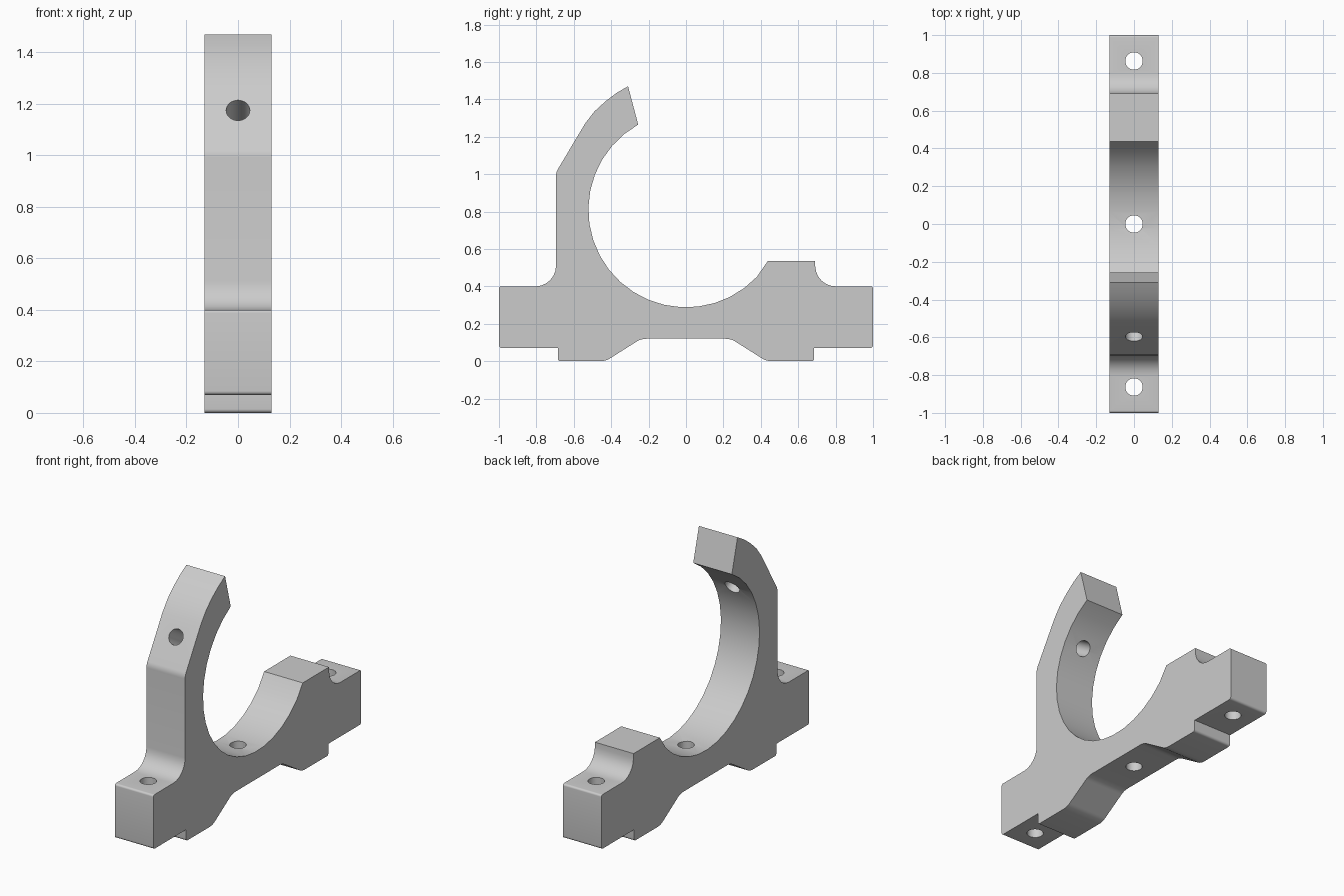
import bpy, bmesh, math
from mathutils import Vector

cube = bpy.data.objects.get("Cube")
if cube:
    bpy.data.objects.remove(cube, do_unlink=True)

HALF_WIDTH = 0.13
CENTRE = Vector((0, 0.81))   # centre of the cradle, as (y, z)

grey = bpy.data.materials.new("plain grey")
grey.use_nodes = True
colour = (0.6, 0.6, 0.6, 1)
grey.diffuse_color = colour
grey.node_tree.nodes["Principled BSDF"].inputs["Base Color"].default_value = colour


def arc(radius, start, end, steps):
    """Points on a circle about the cradle centre, angles in degrees."""
    angles = [math.radians(start + (end - start) * i / steps) for i in range(steps + 1)]
    return [(radius * math.cos(a), CENTRE.y + radius * math.sin(a), 0) for a in angles]


def rounded(corners, steps=6):
    """Turn (y, z, radius) corners into an outline with rounded corners."""
    outline = []
    for i, (y, z, radius) in enumerate(corners):
        p = Vector((y, z))
        if radius == 0:
            outline.append(p)
            continue
        a = (Vector(corners[i - 1][:2]) - p).normalized()
        b = (Vector(corners[(i + 1) % len(corners)][:2]) - p).normalized()
        half = a.angle(b) / 2
        hub = p + (a + b).normalized() * radius / math.sin(half)
        reach = radius / math.tan(half)
        u, v = p + a * reach - hub, p + b * reach - hub
        turn = u.angle(v)
        for k in range(steps + 1):
            t = k / steps
            outline.append(hub + (u * math.sin((1 - t) * turn) + v * math.sin(t * turn)) / math.sin(turn))
    return outline


# Underside of one half, from the outer end towards the middle
under = [(1.0, 0.07, 0.015), (0.685, 0.07, 0), (0.685, 0, 0.015),
         (0.43, 0, 0.1), (0.24, 0.12, 0.1)]

# Whole side outline: underside, right lug and block, cradle, hooked arm, left lug
corners = [(-y, z, r) for y, z, r in under] + under[::-1]
corners += [(1.0, 0.4, 0.012), (0.695, 0.4, 0.11), (0.69, 0.535, 0), (0.437, 0.535, 0)]
corners += arc(0.522, -43.5, -240.7, 20)
corners += [(-0.31, 1.47, 0), (-0.37, 1.435, 0), (-0.43, 1.39, 0), (-0.49, 1.335, 0),
            (-0.54, 1.27, 0), (-0.695, 1.01, 0.07), (-0.695, 0.4, 0.11), (-1.0, 0.4, 0.012)]

bm = bmesh.new()
face = bm.faces.new([bm.verts.new((-HALF_WIDTH, p.x, p.y)) for p in rounded(corners)])
grown = bmesh.ops.extrude_face_region(bm, geom=[face])
moved = [g for g in grown["geom"] if isinstance(g, bmesh.types.BMVert)]
bmesh.ops.translate(bm, verts=moved, vec=(2 * HALF_WIDTH, 0, 0))
bmesh.ops.recalc_face_normals(bm, faces=bm.faces)
mesh = bpy.data.meshes.new("clamp_bracket")
bm.to_mesh(mesh)
bm.free()
mesh.materials.append(grey)
bracket = bpy.data.objects.new("clamp_bracket", mesh)
bpy.context.collection.objects.link(bracket)


def drill(name, y, z, direction, depth):
    """Cut a round hole through the bracket."""
    bpy.ops.mesh.primitive_cylinder_add(vertices=32, radius=0.046, depth=depth, location=(0, y, z))
    cutter = bpy.context.object
    cutter.name = name
    cutter.rotation_euler = Vector(direction).to_track_quat("Z", "Y").to_euler()
    cutter.hide_render = True
    cutter.data.materials.append(grey)
    bpy.context.view_layer.objects.active = bracket
    mod = bracket.modifiers.new(name, "BOOLEAN")
    mod.operation = "DIFFERENCE"
    mod.solver = "EXACT"
    mod.object = cutter
    bpy.ops.object.modifier_apply(modifier=mod.name)
    bpy.data.objects.remove(cutter, do_unlink=True)


# Bolt holes in the lugs and base, and a radial hole through the arm
drill("front_bolt_hole", -0.863, 0.2, (0, 0, 1), 0.8)
drill("middle_bolt_hole", 0, 0.2, (0, 0, 1), 0.8)
drill("back_bolt_hole", 0.863, 0.2, (0, 0, 1), 0.8)
drill("arm_hole", -0.53, 1.134, (0, -0.597, 0.365), 0.5)

# Smooth the curved faces, keep the corners crisp
bpy.ops.object.select_all(action="DESELECT")
bracket.select_set(True)
bpy.context.view_layer.objects.active = bracket
bpy.ops.object.shade_smooth_by_angle(angle=math.radians(25))
